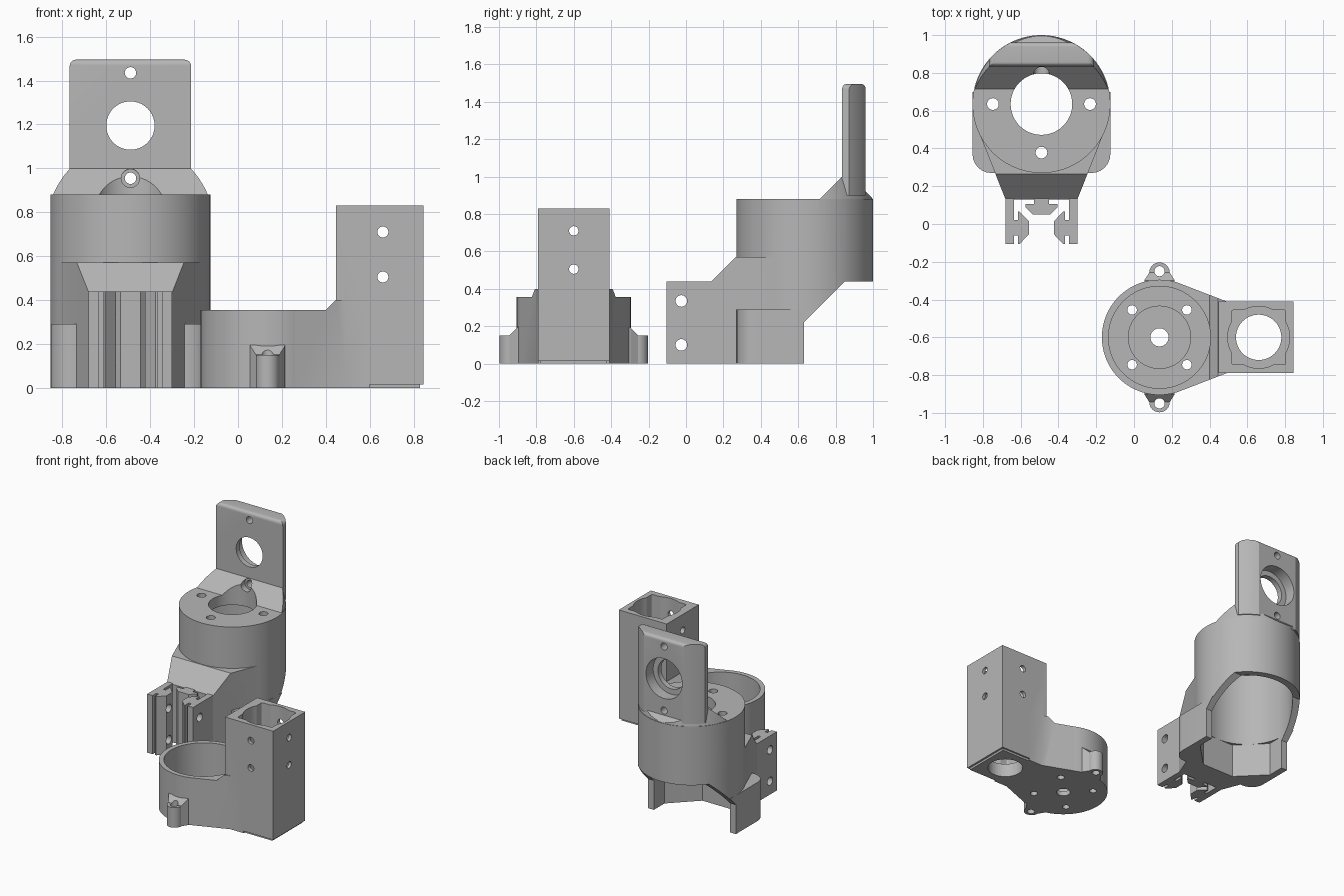
import bpy, bmesh, math

if "Cube" in bpy.data.objects:
    bpy.data.objects.remove(bpy.data.objects["Cube"])

grey = bpy.data.materials.new("mid_grey")
grey.diffuse_color = (0.47, 0.47, 0.47, 1)
grey.use_nodes = True
grey.node_tree.nodes["Principled BSDF"].inputs["Base Color"].default_value = grey.diffuse_color


def make(name, bm):
    bmesh.ops.recalc_face_normals(bm, faces=bm.faces)
    me = bpy.data.meshes.new(name)
    bm.to_mesh(me)
    bm.free()
    ob = bpy.data.objects.new(name, me)
    bpy.context.collection.objects.link(ob)
    me.materials.append(grey)
    return ob


def prism(pts, axis, lo, hi, name="piece", grow=1.0, centre=(0, 0)):
    """Extrude a 2D outline along an axis; grow scales the far end about a centre."""
    put = {'x': lambda a, b, c: (c, a, b), 'y': lambda a, b, c: (a, c, b),
           'z': lambda a, b, c: (a, b, c)}[axis]
    bm = bmesh.new()
    u, v = centre
    low = [bm.verts.new(put(a, b, lo)) for a, b in pts]
    top = [bm.verts.new(put(u + (a - u) * grow, v + (b - v) * grow, hi)) for a, b in pts]
    bm.faces.new(low)
    bm.faces.new(top)
    n = len(pts)
    for i in range(n):
        j = (i + 1) % n
        bm.faces.new((low[i], low[j], top[j], top[i]))
    return make(name, bm)


def circle(u, v, r, n=64, turn=0.0):
    return [(u + r * math.cos(math.tau * i / n + turn), v + r * math.sin(math.tau * i / n + turn))
            for i in range(n)]


def rod(u, v, r, axis, lo, hi, n=64, name="piece", grow=1.0):
    return prism(circle(u, v, r, n), axis, lo, hi, name, grow, (u, v))


def rect(u0, u1, v0, v1, r=0.0):
    if not r:
        return [(u0, v0), (u1, v0), (u1, v1), (u0, v1)]
    pts = []
    for cu, cv, a0 in ((u1 - r, v1 - r, 0), (u0 + r, v1 - r, 90),
                       (u0 + r, v0 + r, 180), (u1 - r, v0 + r, 270)):
        for k in range(7):
            a = math.radians(a0 + 15 * k)
            pts.append((cu + r * math.cos(a), cv + r * math.sin(a)))
    return pts


def combine(target, op, *others):
    for o in others:
        m = target.modifiers.new("cut", 'BOOLEAN')
        m.operation, m.object, m.solver = op, o, 'EXACT'
        bpy.context.view_layer.objects.active = target
        bpy.ops.object.modifier_apply(modifier=m.name)
        bpy.data.objects.remove(o, do_unlink=True)
    return target


def finish(ob):
    bpy.ops.object.select_all(action='DESELECT')
    ob.select_set(True)
    bpy.context.view_layer.objects.active = ob
    bpy.ops.object.shade_smooth_by_angle(angle=math.radians(25))


# ---------- upright holder: round body on a rail clip ----------
X, Y, R = -0.49, 0.635, 0.365
body = rod(X, Y, R, 'z', 0, 0.88, 96, "upright_holder")

# tapered neck with sloped top, running forward to the rail clip
neck = prism([(X - .19, .13), (X + .19, .13), (X + .325, .47), (X + .2, .6),
              (X - .2, .6), (X - .325, .47)], 'z', 0, 0.57)
combine(neck, 'INTERSECT', prism([(.0, -.1), (.7, -.1), (.7, 1.005), (.0, .305)], 'x', -1.2, .2))
# squared-off foot with rounded front corners
foot = prism(rect(X - R, X + R, .27, .85, .1), 'z', 0, .29)
combine(body, 'UNION', neck, foot)

# undercut at the back, motor bore, octagonal opening at the bottom
combine(body, 'DIFFERENCE',
        prism([(.63, -.1), (1.1, -.1), (1.1, .44), (.85, .44), (.63, .22)], 'x', -1.2, .2),
        rod(X, Y, .315, 'z', -.1, .80, 96),
        prism(circle(X, Y, .315 / math.cos(math.pi / 8), 8, math.pi / 8), 'z', -.1, .25))

# sloped shoulder under the plate
shoulder = rod(X, Y, R, 'z', .86, 1.0, 96, grow=.93)
combine(shoulder, 'INTERSECT', prism([(.695, .86), (.835, 1.0), (.96, 1.0), (.96, .92), (1.01, .87),
                                      (1.01, .86)], 'x', -1.2, .2))
# upright plate, trimmed to the body's round outline
plate = prism(rect(X - .277, X + .277, .87, 1.495, .03), 'y', .835, .96)
combine(plate, 'INTERSECT', prism(rect(.835, .96, .5, 1.495, .024), 'x', -1.2, .2),
        rod(X, Y, R - .0005, 'z', .9, 1.6, 96))
combine(body, 'UNION', shoulder, plate)

# shaft hole, screw holes, plate holes
holes = [rod(X, Y, .163, 'z', .7, .99), rod(X, 1.195, .11, 'y', .7, 1.1),
         rod(X, 1.195, .15, 'y', .875, 1.1), rod(X, .955, .042, 'y', .6, .84, 32)]
holes += [rod(X + a, Y + b, .031, 'z', .7, .95, 32) for a, b in ((-.257, 0), (.257, 0), (0, -.257))]
holes += [rod(X, z, .026, 'y', .7, 1.1, 32) for z in (.955, 1.435)]
combine(body, 'DIFFERENCE', *holes)
finish(body)

# rail clip: two side arms with inward keys, and a key on the back wall
for s, side in ((-1, "left"), (1, "right")):
    arm = prism([(X + s * a, b) for a, b in (
        (.19, .15), (.145, .15), (.145, .02), (.125, .02), (.125, .065), (.115, .065), (.066, .015),
        (.066, -.055), (.115, -.105), (.125, -.105), (.125, -.06), (.145, -.06),
        (.145, -.105), (.19, -.105))], 'z', 0, .44, side + "_rail_arm")
    combine(arm, 'DIFFERENCE', *[rod(-.025, z, .031, 'x', -1, 0, 32) for z in (.10, .335)])
    finish(arm)
prism([(X + a, b) for a, b in (
    (-.04, .15), (-.04, .105), (-.085, .105), (-.085, .09), (-.045, .05),
    (.045, .05), (.085, .09), (.085, .105), (.04, .105), (.04, .15))], 'z', 0, .44, "back_rail_key")

# ---------- motor cup with square socket ----------
U, V, S = .135, -.6, .19
cup = rod(U, V, .305, 'z', 0, .355, 96, "motor_cup")
# tapered web between cup and socket, rising to the socket at the end
web = prism([(U + .124, V - .279), (.49, V - S), (.6, V - S), (.6, V + S), (.49, V + S),
             (U + .124, V + .279), (U, V)], 'z', 0, .4)
combine(web, 'INTERSECT', prism([(0, 0), (.7, 0), (.7, .41), (.455, .41), (.40, .355), (0, .355)],
                                'y', -1.2, 0))
socket = prism(rect(.447, .845, V - S, V + S), 'z', .015, .83)
combine(socket, 'UNION', prism(rect(.462, .83, V - S + .012, V + S - .012), 'z', 0, .02))
combine(cup, 'UNION', web, socket)

# screw ears front and back, with a flared root
for s in (-1, 1):
    c = V + s * .343
    ear = rod(U, c, .054, 'z', 0, .15, 32)
    root = prism([(U - .08, V + s * .28), (U + .08, V + s * .28), (U + .08, V + s * .302),
                  (U + .054, V + s * .343), (U - .054, V + s * .343), (U - .08, V + s * .302)],
                 'z', 0, .195)
    combine(root, 'INTERSECT', prism([(V + s * .2, 0), (V + s * .4, 0), (V + s * .4, .1),
                                      (V + s * .345, .15), (V + s * .3, .195), (V + s * .2, .195)],
                                     'x', -.2, .5))
    combine(cup, 'UNION', ear, root)
    combine(cup, 'DIFFERENCE', rod(U, V + s * .35, .027, 'z', -.1, .3, 32))

# cup bore with stepped floor, shaft hole and screw holes
cuts = [rod(U, V, .27, 'z', .05, .6, 96), rod(U, V, .165, 'z', .035, .2),
        rod(U, V, .048, 'z', -.1, .2, 32)]
cuts += [rod(U + a, V + b, .025, 'z', -.1, .2, 32) for a in (-.145, .145) for b in (-.145, .145)]
# socket: square well widened by a round bore, smaller hole in the bottom
W = .66
cuts += [prism(rect(W - .143, W + .143, V - .145, V + .145, .012), 'z', .1, 1),
         rod(W, V, .164, 'z', .1, 1), rod(W, V, .12, 'z', -.1, .3)]
# cross holes through the socket walls
for z in (.505, .71):
    cuts += [rod(W, z, .025, 'y', -1, -.2, 32), rod(V, z, .025, 'x', .3, 1, 32)]
combine(cup, 'DIFFERENCE', *cuts)
finish(cup)
